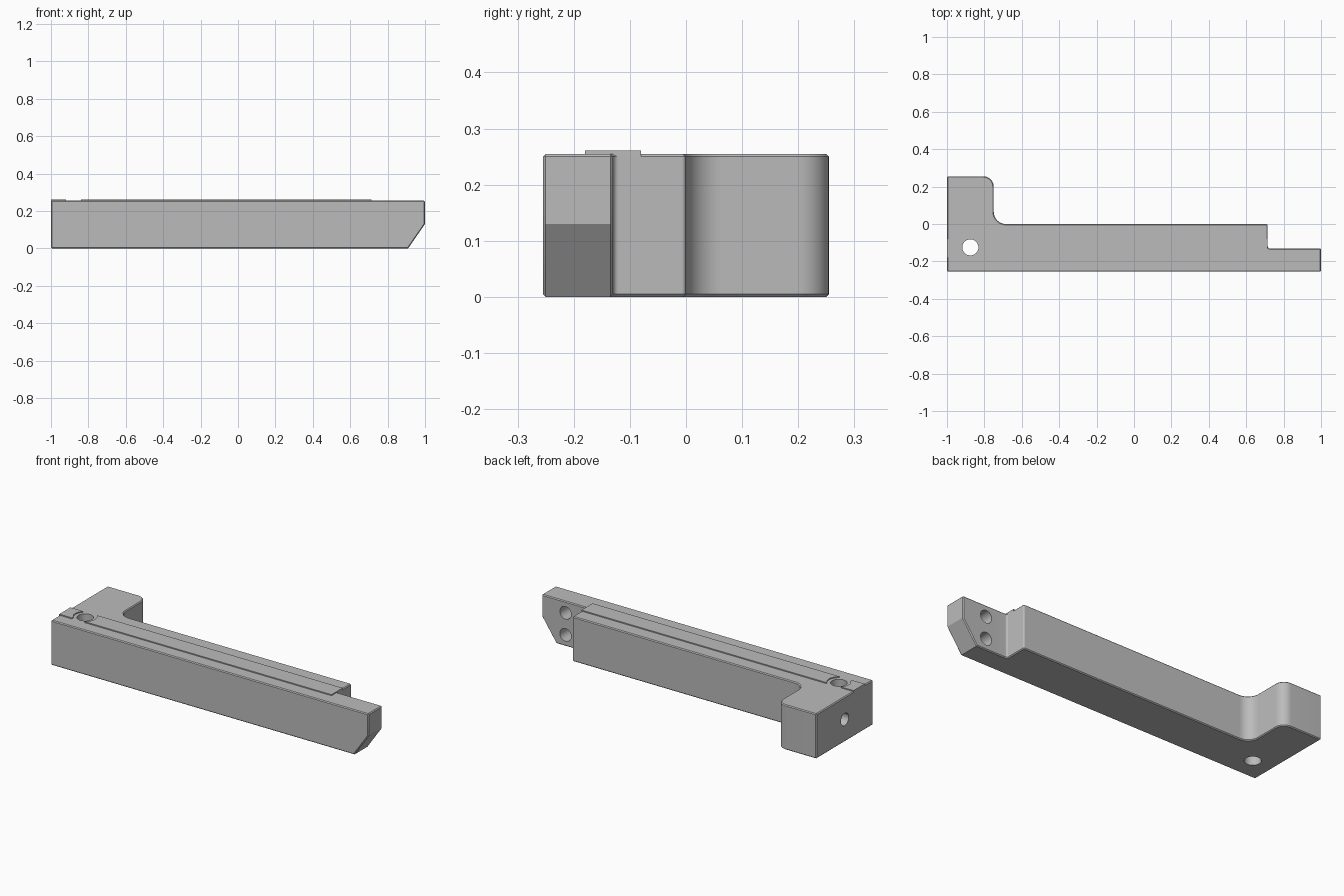
import bpy
import bmesh
from math import cos, sin, radians
from mathutils import Vector

cube = bpy.data.objects.get("Cube")
if cube:
    bpy.data.objects.remove(cube)

H = 0.255      # body height
BACK = 0.255   # half depth
STEP = 0.715   # where the full-width bar ends

grey = bpy.data.materials.new("plain_grey")
grey.use_nodes = True
colour = (0.5, 0.5, 0.5, 1)
grey.diffuse_color = colour
grey.node_tree.nodes["Principled BSDF"].inputs["Base Color"].default_value = colour


def extrude(name, outline, z0, z1):
    """Prism from a counter-clockwise outline."""
    bm = bmesh.new()
    face = bm.faces.new([bm.verts.new((x, y, z0)) for x, y in outline])
    top = bmesh.ops.extrude_face_region(bm, geom=[face])["geom"]
    bmesh.ops.translate(bm, vec=(0, 0, z1 - z0),
                        verts=[g for g in top if isinstance(g, bmesh.types.BMVert)])
    bmesh.ops.recalc_face_normals(bm, faces=bm.faces)
    mesh = bpy.data.meshes.new(name)
    bm.to_mesh(mesh)
    bm.free()
    obj = bpy.data.objects.new(name, mesh)
    bpy.context.collection.objects.link(obj)
    mesh.materials.append(grey)
    return obj


def rounded(corners, steps=8):
    """Outline with right-angled corners (x, y, radius) turned into arcs."""
    points = []
    for i, (x, y, r) in enumerate(corners):
        p = Vector((x, y))
        if not r:
            points.append(p)
            continue
        a = (Vector(corners[i - 1][:2]) - p).normalized()
        b = (Vector(corners[(i + 1) % len(corners)][:2]) - p).normalized()
        for k in range(steps + 1):
            t = radians(90 * k / steps)
            points.append(p + r * (a * (1 - sin(t)) + b * (1 - cos(t))))
    return points


def apply(obj, mod):
    bpy.context.view_layer.objects.active = obj
    bpy.ops.object.modifier_apply(modifier=mod.name)


def drill(obj, centre, axis, radius, length):
    """Cut a round hole centred on a point along an axis."""
    bpy.ops.mesh.primitive_cylinder_add(vertices=40, radius=radius, depth=length, location=centre)
    cutter = bpy.context.object
    cutter.rotation_euler = Vector(axis).to_track_quat("Z", "Y").to_euler()
    cutter.hide_render = True
    cutter.data.materials.append(grey)
    mod = obj.modifiers.new("hole", "BOOLEAN")
    mod.operation = "DIFFERENCE"
    mod.solver = "EXACT"
    mod.object = cutter
    apply(obj, mod)
    bpy.data.objects.remove(cutter)


def smooth(obj):
    bpy.ops.object.select_all(action="DESELECT")
    obj.select_set(True)
    bpy.context.view_layer.objects.active = obj
    bpy.ops.object.shade_smooth_by_angle(angle=radians(30))


# L-shaped arm with a stepped tail
arm = extrude("bracket_arm", rounded([
    (-1, -BACK, 0), (1, -BACK, 0), (1, -0.13, 0), (STEP, -0.13, 0.01),
    (STEP, 0, 0.008), (-0.75, 0, 0.065), (-0.75, BACK, 0.055), (-1, BACK, 0)]), 0, H)

# Sloped cut under the tail
bm = bmesh.new()
bm.from_mesh(arm.data)
bmesh.ops.bisect_plane(bm, geom=bm.verts[:] + bm.edges[:] + bm.faces[:],
                       plane_co=(1, 0, 0.13), plane_no=(0.13, 0, -0.09), clear_outer=True)
bmesh.ops.holes_fill(bm, edges=[e for e in bm.edges if e.is_boundary])
bmesh.ops.recalc_face_normals(bm, faces=bm.faces)
bm.to_mesh(arm.data)
bm.free()

# Fine chamfer on the outer edges
chamfer = arm.modifiers.new("chamfer", "BEVEL")
chamfer.width = 0.005
chamfer.segments = 1
chamfer.limit_method = "ANGLE"
chamfer.angle_limit = radians(60)
apply(arm, chamfer)

# Vertical through hole, end hole and two blind holes in the tail
drill(arm, (-0.875, -0.125, H / 2), (0, 0, 1), 0.043, 1)
drill(arm, (-1, 0, H / 2), (1, 0, 0), 0.035, 0.4)
for z in (0.064, 0.19):
    drill(arm, (0.85, -0.13, z), (0, 1, 0), 0.036, 0.16)
smooth(arm)

# Raised key along the top, interrupted around the through hole
for name, x0, x1 in (("long_key", -0.84, STEP), ("end_key", -1, -0.92)):
    key = extrude(name, [(x0, -0.18), (x1, -0.18), (x1, -0.08), (x0, -0.08)], H - 0.006, H + 0.006)
    drill(key, (-0.875, -0.125, H), (0, 0, 1), 0.062, 0.1)
    smooth(key)
